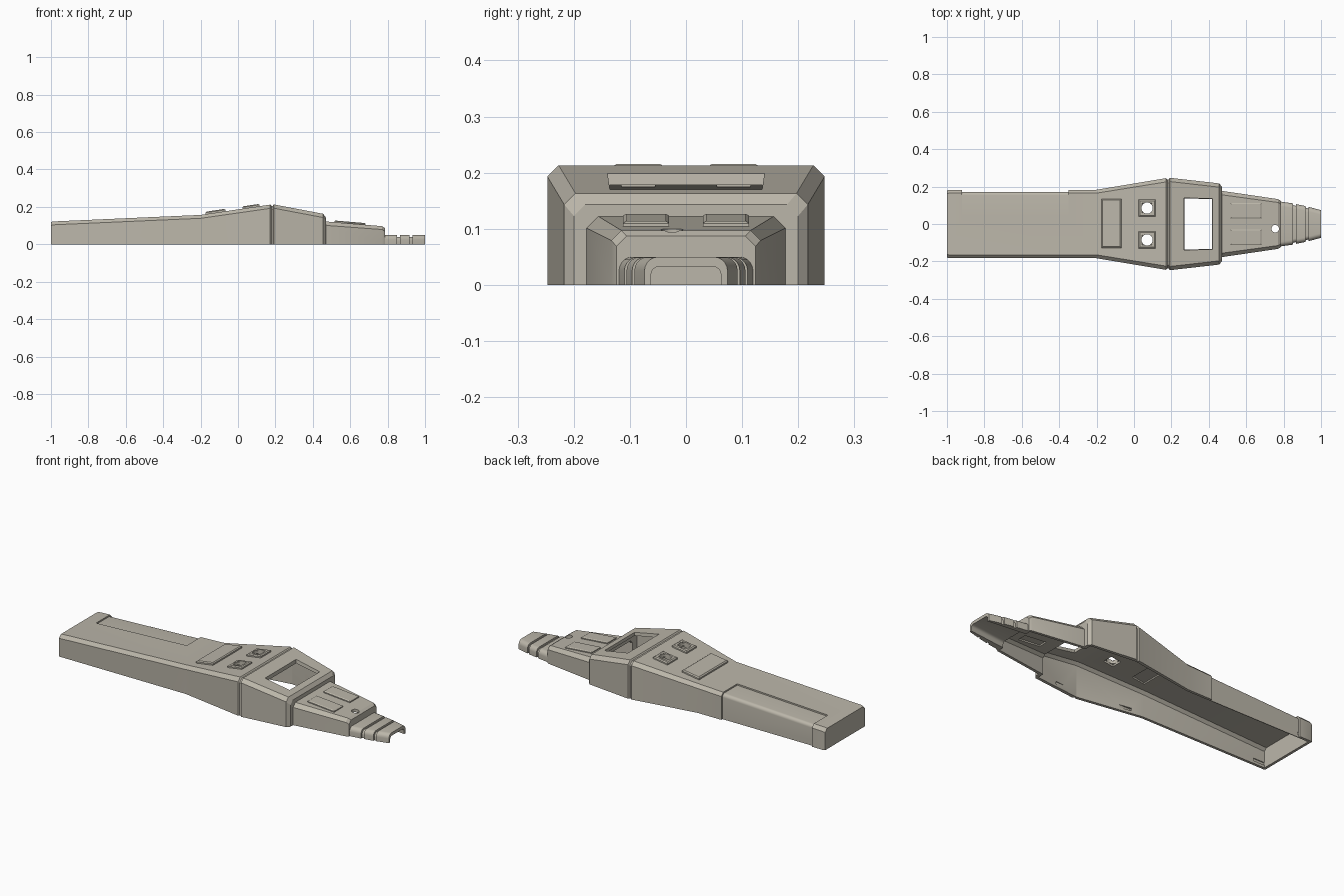
import bpy, bmesh, math
from mathutils import Matrix

if "Cube" in bpy.data.objects:
    bpy.data.objects.remove(bpy.data.objects["Cube"])

mat = bpy.data.materials.new("warm_grey_plastic")
mat.diffuse_color = (0.50, 0.47, 0.40, 1)
mat.use_nodes = True
mat.node_tree.nodes["Principled BSDF"].inputs["Base Color"].default_value = mat.diffuse_color


def make(name, bm):
    bmesh.ops.recalc_face_normals(bm, faces=bm.faces)
    me = bpy.data.meshes.new(name)
    bm.to_mesh(me)
    bm.free()
    me.materials.append(mat)
    ob = bpy.data.objects.new(name, me)
    bpy.context.collection.objects.link(ob)
    return ob


def loft(name, rings):
    """Skin closed rings of points and cap both ends."""
    bm = bmesh.new()
    vs = [[bm.verts.new(p) for p in r] for r in rings]
    n = len(vs[0])
    for a, b in zip(vs, vs[1:]):
        for i in range(n):
            j = (i + 1) % n
            bm.faces.new((a[i], a[j], b[j], b[i]))
    bm.faces.new(vs[0])
    bm.faces.new(vs[-1])
    return make(name, bm)


def arch(x, hw, z, c, seg=1, base=0.0):
    """Arch section with chamfered (seg=1) or rounded shoulders."""
    half = [(hw, base)]
    for i in range(seg + 1):
        a = math.pi / 2 * i / seg
        half.append((hw - c + c * math.cos(a), z - c + c * math.sin(a)))
    return [(x, y, h) for y, h in half] + [(x, -y, h) for y, h in reversed(half)]


def box(name, x0, x1, y0, y1, z0, z1, inset=0.0):
    """Box whose bottom may be inset (for flared cut-outs)."""
    def ring(z, d):
        return [(x0 + d, y0 + d, z), (x1 - d, y0 + d, z), (x1 - d, y1 - d, z), (x0 + d, y1 - d, z)]
    return loft(name, [ring(z0, inset), ring(z1, 0)])


def cylinder(x, y, r):
    bm = bmesh.new()
    bmesh.ops.create_cone(bm, cap_ends=True, segments=32, radius1=r, radius2=r, depth=1,
                          matrix=Matrix.Translation((x, y, 0.3)))
    return make("hole_cutter", bm)


def cut(ob, cutter, keep=False):
    m = ob.modifiers.new("cut", 'BOOLEAN')
    m.operation = 'DIFFERENCE'
    m.solver = 'EXACT'
    m.object = cutter
    bpy.context.view_layer.objects.active = ob
    bpy.ops.object.modifier_apply(modifier=m.name)
    if not keep:
        bpy.data.objects.remove(cutter)


# Outer body: x, half width, top height, chamfer
BODY = [(-1, .179, .118, .018), (-.99, .183, .122, .018), (-.2, .183, .157, .018),
        (.172, .245, .212, .02), (.178, .239, .206, .02), (.186, .239, .206, .02),
        (.192, .247, .213, .02), (.455, .217, .163, .02), (.47, .2, .143, .02),
        (.47, .177, .122, .021), (.77, .133, .097, .018), (.785, .124, .087, .018)]
body = loft("body_shell", [arch(*s) for s in BODY])

# Hollow interior, open underneath
INNER = [(-.985, .168, .108, .015), (-.2, .168, .142, .015), (.18, .229, .194, .015),
         (.45, .202, .147, .015), (.451, .163, .108, .015), (.772, .118, .08, .015)]
cut(body, loft("cavity", [arch(*s, base=-.05) for s in INNER]))


def top(x):
    """Height of the body's top surface."""
    pts = [(-.99, .122), (-.2, .157), (.18, .214), (.469, .16)] if x < .47 else [(.47, .122), (.77, .097)]
    for (a, za), (b, zb) in zip(pts, pts[1:]):
        if x <= b:
            break
    return za + (zb - za) * (x - a) / (b - a)


# Nose: ribbed rounded snout, open at its end
nose_rings = []
for x0, x1, w0, w1 in [(.775, .85, .121, .11), (.866, .918, .106, .096), (.932, 1.0, .092, .074)]:
    if nose_rings:
        nose_rings.append(arch(x0, w0 - .009, .04, .022, 5))
    nose_rings += [arch(x0, w0, .05, .025, 5), arch(x1, w1, .05, .025, 5)]
    if x1 < 1:
        nose_rings.append(arch(x1, w1 - .009, .04, .022, 5))
nose = loft("nose", nose_rings)
nose_cavity = loft("nose_cavity", [arch(.76, .09, .033, .015, 4, -.05), arch(1.02, .06, .033, .015, 4, -.05)])
cut(nose, nose_cavity, keep=True)
cut(body, nose_cavity)

# Shallow grip recess wrapping over the back edge of the handle
grip = []
for x in (-.92, -.35):
    z = top(x) - .008
    pts = [(.04, z + .1), (.04, z)]
    for i in range(7):
        a = math.pi / 2 * (1 - i / 6)
        pts.append((.154 + .018 * math.cos(a), z - .018 + .018 * math.sin(a)))
    pts += [(.172, -.05), (.3, -.05), (.3, z + .1)]
    grip.append([(x, y, h) for y, h in pts])
cut(body, loft("grip_cutter", grip))

# Screen window with flared frame
cut(body, box("window_cutter", .265, .425, -.142, .142, .13, .215, .012))
cut(body, box("window_through", .277, .413, -.13, .13, .1, .2))

# Lamp hole on the snout
cut(body, cylinder(.755, -.025, .02))

# Latch slots inside the front and back walls
for x, w in ((.29, .212), (-.1, .183), (-.95, .165)):
    for s in (-1, 1):
        y = s * w
        cut(body, box("slot", x - .035, x + .035, y - .008, y + .008, .015, .03))


def plate(name, x0, x1, y0, y1, h, hole=None):
    """Raised bevelled plate that follows the sloping top; the shell is opened below it."""
    def ring(d, h):
        return [(x, y, top(x) + h) for x, y in
                ((x0 + d, y0 + d), (x1 - d, y0 + d), (x1 - d, y1 - d), (x0 + d, y1 - d))]
    ob = loft(name, [ring(0, -.008), ring(0, h * .6), ring(.006, h)])
    cut(body, box("opening", x0 + .015, x1 - .015, y0 + .015, y1 - .015, 0.05, .3))
    if hole:
        cut(ob, loft("dish", [ring(.02, h - .005), ring(.014, h + .02)]))
        cut(ob, cylinder((x0 + x1) / 2, (y0 + y1) / 2, hole))
    return ob


# Label panel, button pads and snout pads
plate("label_panel", -.175, -.068, -.127, .133, .013)
for side, s in (("front", -1), ("back", 1)):
    lo, hi = sorted((s * .04, s * .13))
    plate(side + "_button_pad", .025, .115, lo, hi, .012, hole=.03)
    lo, hi = sorted((s * .03, s * .112))
    plate(side + "_snout_pad", .515, .682, lo, hi, .009)

# Smooth only the rounded shoulders and holes
for ob in list(bpy.context.scene.objects):
    bpy.ops.object.select_all(action='DESELECT')
    ob.select_set(True)
    bpy.context.view_layer.objects.active = ob
    bpy.ops.object.shade_smooth_by_angle(angle=math.radians(25))
